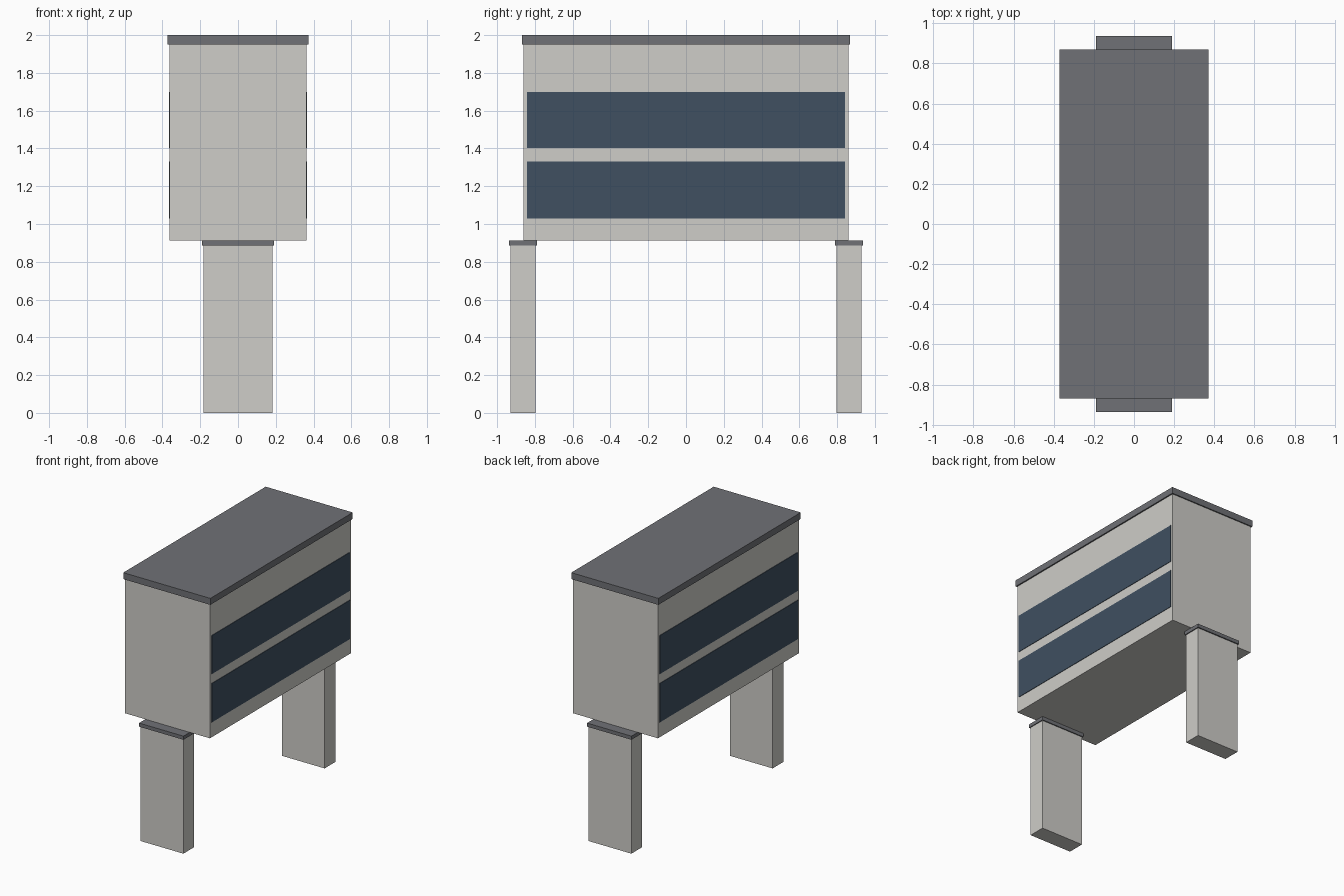
import bpy

if "Cube" in bpy.data.objects:
    bpy.data.objects.remove(bpy.data.objects["Cube"])


def material(name, color):
    m = bpy.data.materials.new(name)
    m.diffuse_color = color
    m.use_nodes = True
    m.node_tree.nodes["Principled BSDF"].inputs["Base Color"].default_value = m.diffuse_color
    return m


wall = material("light_panel", (0.62, 0.61, 0.58, 1))
dark = material("dark_trim", (0.16, 0.165, 0.18, 1))
glass = material("display_panel", (0.05, 0.08, 0.12, 1))


def box(name, x, y, z, mat):
    """Box from (min, max) ranges on each axis."""
    bpy.ops.mesh.primitive_cube_add(size=1, location=[(r[0] + r[1]) / 2 for r in (x, y, z)])
    o = bpy.context.object
    o.name = name
    o.scale = [r[1] - r[0] for r in (x, y, z)]
    bpy.ops.object.transform_apply(location=False, rotation=False, scale=True)
    o.data.materials.append(mat)
    return o


# Cabinet: base tray, main housing and overhanging lid
box("base_tray", (-0.362, 0.362), (-0.86, 0.86), (0.913, 0.995), wall)
box("housing", (-0.362, 0.362), (-0.86, 0.86), (0.995, 1.95), wall)
box("lid", (-0.372, 0.372), (-0.869, 0.869), (1.95, 2.0), dark)

# Two long display panels on each side face
for side, s in (("left", -1), ("right", 1)):
    xr = sorted((s * 0.35, s * 0.366))
    for level, zr in (("lower", (1.03, 1.33)), ("upper", (1.403, 1.70))):
        box(f"{side}_{level}_panel", xr, (-0.843, 0.843), zr, glass)

# Support post with cap plate at each end
for end, s in (("front", -1), ("back", 1)):
    box(f"{end}_post", (-0.183, 0.183), sorted((s * 0.796, s * 0.928)), (0, 0.885), wall)
    box(f"{end}_post_cap", (-0.19, 0.19), sorted((s * 0.788, s * 0.937)), (0.885, 0.913), dark)
